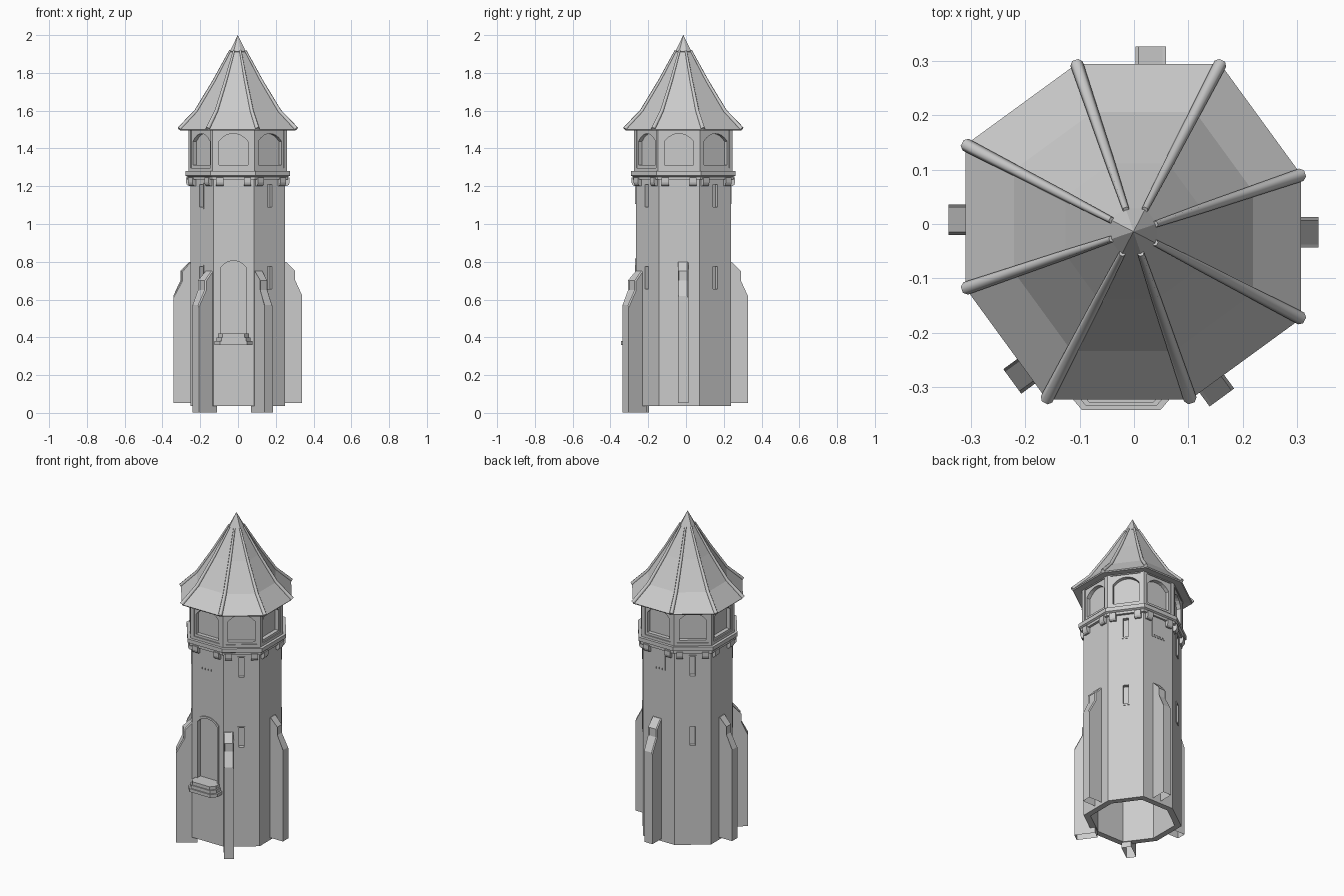
import bpy, bmesh
from mathutils import Vector

if "Cube" in bpy.data.objects:
    bpy.data.objects.remove(bpy.data.objects["Cube"])

CX, CY = -0.001, -0.014          # tower axis
A = 0.251                        # wall distance from axis


def octagon(a):
    """Slightly twisted octagon with four-fold symmetry."""
    pts = []
    for k in range(4):
        for x, y in ((0.251, -0.13), (0.251, 0.085)):
            for _ in range(k):
                x, y = -y, x
            pts.append(Vector((CX + x * a / A, CY + y * a / A, 0)))
    return pts


def frame(i, a=A):
    """Point function (along, outward, up) for face i: 0 right, 2 back, 4 left, 6 front."""
    v = octagon(a)
    o = (v[i] + v[(i + 1) % 8]) / 2
    t = (v[(i + 1) % 8] - v[i]).normalized()
    n = Vector((t.y, -t.x, 0))
    return lambda s, d, z: o + t * s + n * d + Vector((0, 0, z))


def finish(name, bm):
    bmesh.ops.recalc_face_normals(bm, faces=bm.faces)
    me = bpy.data.meshes.new(name)
    bm.to_mesh(me)
    bm.free()
    ob = bpy.data.objects.new(name, me)
    bpy.context.collection.objects.link(ob)
    return ob


def prism(bm, p, q, base=True):
    """Bridge two matching outlines and cap both."""
    a = [bm.verts.new(c) for c in p]
    b = [bm.verts.new(c) for c in q]
    bm.faces.new(a)
    bm.faces.new(b)
    n = len(a)
    for i in range(n):
        bm.faces.new((a[i], a[(i + 1) % n], b[(i + 1) % n], b[i]))


def loft(name, rings, loop=False):
    """Stack octagons of given (distance, height)."""
    bm = bmesh.new()
    rs = [[bm.verts.new(p + Vector((0, 0, z))) for p in octagon(a)] for a, z in rings]
    pairs = list(zip(rs, rs[1:])) + ([(rs[-1], rs[0])] if loop else [])
    for r, s in pairs:
        for i in range(8):
            bm.faces.new((r[i], r[(i + 1) % 8], s[(i + 1) % 8], s[i]))
    if not loop:
        bm.faces.new(rs[0])
        bm.faces.new(rs[-1])
    return finish(name, bm)


def panel(bm, f, outline, d0, d1):
    prism(bm, [f(s, d0, z) for s, z in outline], [f(s, d1, z) for s, z in outline])


def rect(w, z0, z1):
    return [(-w, z0), (w, z0), (w, z1), (-w, z1)]


def arch(w, z0, z1, rise):
    n = 8
    return [(-w, z0), (w, z0)] + [
        (w * (1 - 2 * k / n), z1 - rise * abs(1 - 2 * k / n) ** 2.3) for k in range(n + 1)]


def carve(ob, bm):
    cutter = finish("cutter", bm)
    cutter.hide_render = True
    m = ob.modifiers.new("carve", 'BOOLEAN')
    m.operation, m.object, m.solver = 'DIFFERENCE', cutter, 'EXACT'
    bpy.context.view_layer.objects.active = ob
    bpy.ops.object.modifier_apply(modifier=m.name)
    bpy.data.objects.remove(cutter)


# Hollow shaft with doorway niche and slit windows
shaft = loft("shaft", [(A, 0.037), (A, 1.25), (A - 0.035, 1.25), (A - 0.035, 0.037)], True)
bm = bmesh.new()
panel(bm, frame(6), arch(0.068, 0.42, 0.805, 0.035), -0.025, 0.05)
for i in (1, 3, 5, 7):
    for z in (0.645, 1.08):
        panel(bm, frame(i), rect(0.017, z + 0.01, z + 0.13), -0.02, 0.05)
carve(shaft, bm)

# Raised surrounds of door and slits
bm = bmesh.new()


def surround(f, inner, outer, d):
    n = len(inner)
    for k in range(n):
        q = [inner[k], inner[(k + 1) % n], outer[(k + 1) % n], outer[k]]
        panel(bm, f, q, -0.002, d)


surround(frame(6), arch(0.068, 0.42, 0.805, 0.035), arch(0.079, 0.41, 0.817, 0.037), 0.005)
for i in (1, 3, 5, 7):
    for z in (0.645, 1.08):
        surround(frame(i), rect(0.015, z + 0.01, z + 0.13), rect(0.021, z, z + 0.138), 0.003)
finish("opening_surrounds", bm)

# Stepped door balcony
bm = bmesh.new()
f = frame(6)
for k, s in enumerate((1.0, 0.9, 0.82)):
    z = 0.36 + 0.02 * k
    o = [(-0.1 * s, -0.01), (-0.1 * s, 0.045 * s), (-0.072 * s, 0.078 * s),
         (0.072 * s, 0.078 * s), (0.1 * s, 0.045 * s), (0.1 * s, -0.01)]
    prism(bm, [f(t, d, z) for t, d in o], [f(t, d, z + 0.02) for t, d in o])
finish("door_balcony", bm)

# Stepped buttresses: face, sideways shift, height offset
for i, shift, dz in ((0, 0.021, 0), (2, -0.009, 0), (4, 0.001, 0),
                     (5, 0.068, -0.05), (7, -0.072, -0.05)):
    f = frame(i)
    prof = [(-0.03, 0.052), (0.09, 0.052), (0.09, 0.62), (0.047, 0.70), (0.047, 0.75),
            (0.004, 0.80), (-0.03, 0.80)]
    bm = bmesh.new()
    sides = [[f(shift + s, d, z + dz) for d, z in prof] for s in (-0.028, 0.028)]
    prism(bm, *sides)
    bm.faces.ensure_lookup_table()
    low = min(bm.faces, key=lambda q: q.calc_center_median().z)
    bmesh.ops.delete(bm, geom=[low], context='FACES_ONLY')
    # chamfered weathering edges
    es = [e for e in bm.edges if all(v.co.z > 0.55 for v in e.verts)
          and abs(e.verts[0].co.z - e.verts[1].co.z) > 0.02]
    bmesh.ops.bevel(bm, geom=es, offset=0.006, segments=1, affect='EDGES')
    finish("buttress", bm)

# Toothed hangings under the cornice, front and back
for i in (6, 2):
    bm = bmesh.new()
    o = [(0.045, 1.25), (-0.045, 1.25)]
    for k in range(5):
        s = -0.045 + 0.02 * k
        o += [(s, 1.105), (s + 0.01, 1.105)]
        if k < 4:
            o += [(s + 0.01, 1.118), (s + 0.02, 1.118)]
    panel(bm, frame(i), o, -0.004, 0.004)
    finish("toothed_panel", bm)

# Cornice and rounded corbels
loft("cornice", [(0.2, 1.235), (0.266, 1.235), (0.266, 1.25), (0.277, 1.256),
                 (0.277, 1.28), (0.2, 1.28)])
bm = bmesh.new()
for i in range(8):
    f = frame(i)
    for s in (-0.073, 0.073):
        prof = [(-0.005, 1.2), (0.01, 1.2), (0.019, 1.208), (0.023, 1.22), (0.023, 1.245),
                (-0.005, 1.245)]
        prism(bm, *[[f(s + w, d, z) for d, z in prof] for w in (-0.019, 0.019)])
finish("corbels", bm)

# Gallery with recessed arched windows
gallery = loft("gallery", [(0.26, 1.275), (0.26, 1.505)])
for outline, depth in ((rect(0.088, 1.297, 1.494), 0.006), (arch(0.076, 1.312, 1.478, 0.04), 0.03)):
    bm = bmesh.new()
    for i in range(8):
        panel(bm, frame(i, 0.26), outline, -depth, 0.03)
    carve(gallery, bm)

# Flared roof, pointed cap and hip ribs
prof = [(0.309, 1.5), (0.22, 1.595), (0.125, 1.755), (0.04, 1.915)]
loft("roof", [(0.25, 1.5), (0.305, 1.494)] + prof)
loft("roof_cap", [(0.03, 1.905), (0.043, 1.912), (0.0005, 2.0)])
cu = bpy.data.curves.new("roof_ribs", 'CURVE')
cu.dimensions, cu.bevel_depth, cu.bevel_resolution = '3D', 0.011, 1
cu.use_fill_caps = True
for k in range(8):
    sp = cu.splines.new('POLY')
    sp.points.add(len(prof) - 1)
    for pt, (a, z), r in zip(sp.points, prof, (1.1, 0.95, 0.8, 0.55)):
        p = octagon(a)[k]
        pt.co = (p.x, p.y, z + 0.003, 1)
        pt.radius = r
ribs = bpy.data.objects.new("roof_ribs", cu)
bpy.context.collection.objects.link(ribs)
bpy.ops.object.select_all(action='DESELECT')
ribs.select_set(True)
bpy.context.view_layer.objects.active = ribs
bpy.ops.object.convert(target='MESH')
